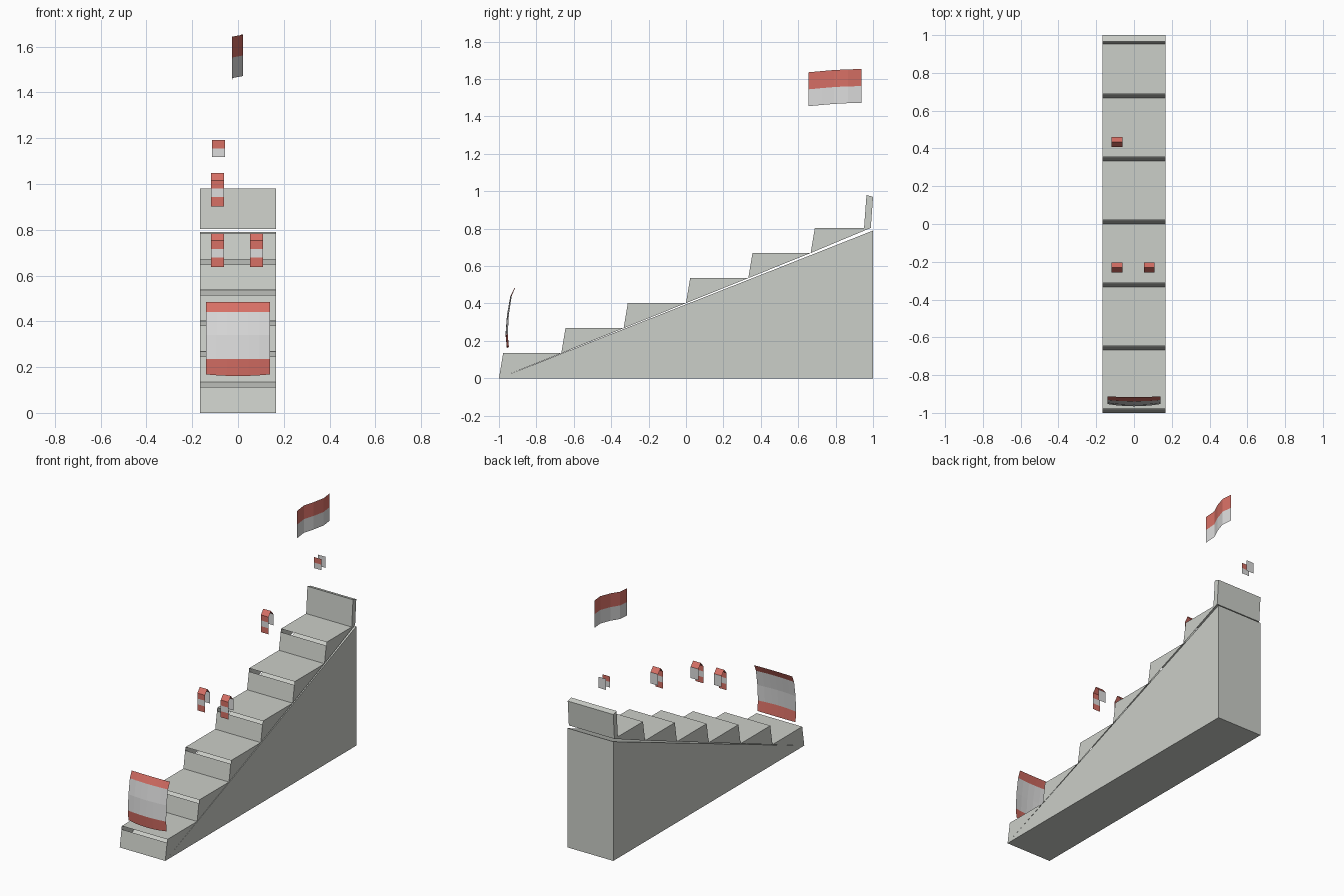
import bpy

cube = bpy.data.objects.get("Cube")
if cube:
    bpy.data.objects.remove(cube)


def material(name, color):
    m = bpy.data.materials.new(name)
    m.use_nodes = True
    m.diffuse_color = (*color, 1)
    m.node_tree.nodes["Principled BSDF"].inputs["Base Color"].default_value = (*color, 1)
    return m


CONCRETE = material("concrete grey", (0.60, 0.62, 0.58))
RED = material("cloth red", (0.68, 0.16, 0.13))
WHITE = material("cloth white", (0.72, 0.72, 0.72))
HALF = 0.167


def build(name, verts, faces, mats, indices=None):
    mesh = bpy.data.meshes.new(name)
    mesh.from_pydata(verts, [], faces)
    for m in mats:
        mesh.materials.append(m)
    for p, i in zip(mesh.polygons, indices or [0] * len(faces)):
        p.material_index = i
    obj = bpy.data.objects.new(name, mesh)
    bpy.context.collection.objects.link(obj)
    return obj


def prism(name, profile):
    """Side profile of (y, z) points extruded across the full width."""
    n = len(profile)
    verts = [(x, y, z) for x in (-HALF, HALF) for y, z in profile]
    faces = [(i, (i + 1) % n, n + (i + 1) % n, n + i) for i in range(n)]
    faces += [tuple(reversed(range(n))), tuple(range(n, 2 * n))]
    return build(name, verts, faces, [CONCRETE])


def cloth(name, rows, colors):
    """Sheet through rows of points; one colour (0 red, 1 white) per band."""
    w = len(rows[0])
    verts = [p for row in rows for p in row]
    faces, ids = [], []
    for r, c in enumerate(colors):
        for i in range(w - 1):
            a = r * w + i
            faces.append((a, a + 1, a + w + 1, a + w))
            ids.append(c)
    return build(name, verts, faces, [RED, WHITE], ids)


# Sloped base and back wall
prism("base_wedge", [(-1, 0), (1, 0), (1, 0.79)])
prism("back_wall", [(0.952, 0.804), (0.988, 0.804), (1, 0.97), (0.965, 0.98)])

# Steps: leaning riser, open slit, flat tread and triangular cheeks
RISE, RUN, LEAN, SLIT = 0.134, 1 / 3, 0.022, 0.021
for s in range(6):
    y, z = -1 + s * RUN, s * RISE
    top, lip = z + RISE, z + RISE - SLIT
    back = min(y + RUN, 0.988) if s == 5 else y + RUN
    side = [(y, z), (y + LEAN * 0.85, lip), (y + LEAN, top), (back, top)]
    verts = [(x, *p) for x in (-HALF, HALF) for p in side]
    faces = [(0, 4, 5, 1), (2, 6, 7, 3), (3, 2, 1, 0), (4, 5, 6, 7)]
    build(f"step_{s + 1}", verts, faces, [CONCRETE])

# Large banner, bowed forward in the middle: (z, edge y, middle y)
banner = [(0.168, -0.947, -0.958), (0.235, -0.953, -0.965), (0.34, -0.947, -0.957),
          (0.44, -0.932, -0.939), (0.484, -0.913, -0.916)]
rows = []
for k, (z, edge, mid) in enumerate(banner):
    row = []
    for i in range(7):
        t = i / 3 - 1
        dip = 0.007 * (1 - t * t) if k == 0 else 0
        row.append((0.14 * t, mid + (edge - mid) * t * t, z - dip))
    rows.append(row)
cloth("front_banner", rows, [0, 1, 1, 0])


def strip(name, x, y, z, profile, colors):
    rows = [[(x + s * 0.028, y + dy, z + dz) for s in (-1, 1)] for dy, dz in profile]
    cloth(name, rows, colors)


# Folded scarves: striped front, peaked top, short white back
scarf = [(0, 0), (0, 0.04), (0, 0.078), (0, 0.114), (0.026, 0.145),
         (0.052, 0.114), (0.052, 0.04)]
for name, x, y, z in (("scarf_right", -0.09, -0.257, 0.638),
                      ("scarf_left", 0.081, -0.257, 0.638),
                      ("scarf_upper", -0.09, 0.408, 0.902)):
    strip(name, x, y, z, scarf, [0, 1, 0, 0, 0, 1])

# Open pair of panels above the back wall
strip("panel_front", -0.085, 0.957, 1.118, [(0, 0), (0, 0.037), (0, 0.073)], [1, 0])
strip("panel_back", -0.085, 0.999, 1.118, [(0, 0), (0, 0.073)], [1])

# Waving flag: (x, y, lift)
wave = [(-0.025, 0.655, 0), (-0.027, 0.73, 0.007), (0, 0.79, 0.012),
        (0.022, 0.866, 0.016), (0.014, 0.937, 0.017)]
cloth("flag", [[(x, y, z + d) for x, y, d in wave] for z in (1.455, 1.545, 1.636)], [1, 0])
